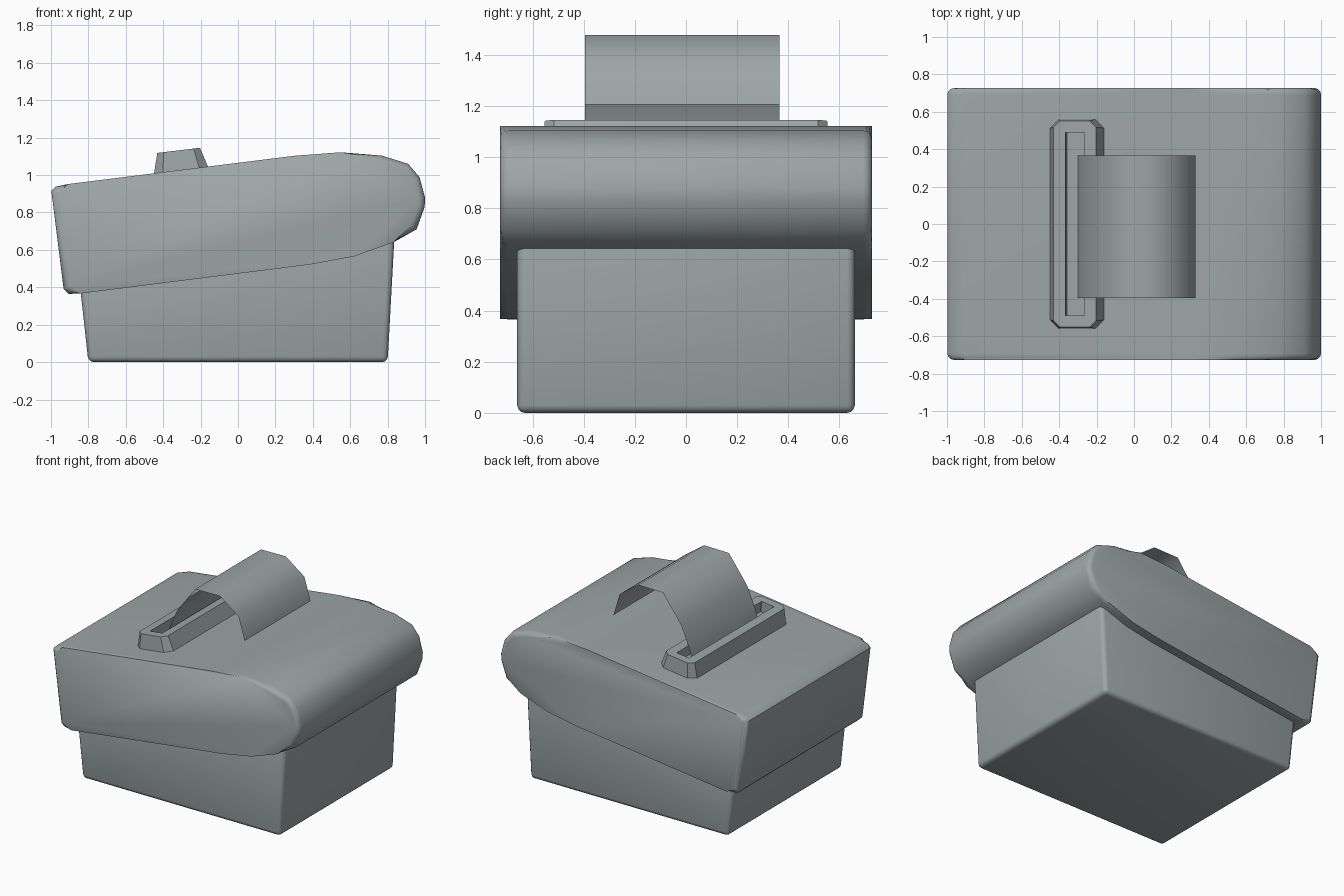
import bpy, bmesh, math
from mathutils import Matrix

if "Cube" in bpy.data.objects:
    bpy.data.objects.remove(bpy.data.objects["Cube"])

grey = bpy.data.materials.new("warm grey plastic")
grey.use_nodes = True
colour = (0.34, 0.38, 0.38, 1)
grey.diffuse_color = colour
grey.node_tree.nodes["Principled BSDF"].inputs["Base Color"].default_value = colour


def finish(name, bm, smooth_angle=None, closed=True):
    """Turn a bmesh into a coloured object."""
    if closed:
        bmesh.ops.recalc_face_normals(bm, faces=bm.faces)
    mesh = bpy.data.meshes.new(name)
    bm.to_mesh(mesh)
    bm.free()
    mesh.materials.append(grey)
    obj = bpy.data.objects.new(name, mesh)
    bpy.context.collection.objects.link(obj)
    if smooth_angle:
        bpy.ops.object.select_all(action="DESELECT")
        obj.select_set(True)
        bpy.context.view_layer.objects.active = obj
        bpy.ops.object.shade_smooth_by_angle(angle=math.radians(smooth_angle))
    return obj


def sweep(bm, profile, y0, y1, closed):
    """Extrude an (x, z) profile along y; returns the two end rows."""
    rows = [[bm.verts.new((x, y, z)) for x, z in profile] for y in (y0, y1)]
    n = len(profile)
    for i in range(n if closed else n - 1):
        j = (i + 1) % n
        bm.faces.new((rows[0][i], rows[0][j], rows[1][j], rows[1][i]))
    return rows


def ring(bm, half_x, half_y, cut, z):
    """Rectangle with chamfered corners."""
    pts = []
    for sx, sy in ((1, 1), (-1, 1), (-1, -1), (1, -1)):
        pair = [(sx * half_x, sy * (half_y - cut)), (sx * (half_x - cut), sy * half_y)]
        pts += pair if sx * sy > 0 else pair[::-1]
    return [bm.verts.new((x, y, z)) for x, y in pts]


# Base: box flaring slightly towards the top, all edges softened
bm = bmesh.new()
base_profile = [(-0.80, 0), (0.80, 0), (0.838, 0.70), (-0.855, 0.50)]
rows = sweep(bm, base_profile, -0.66, 0.66, True)
for row in rows:
    bm.faces.new(row)
bmesh.ops.bevel(bm, geom=bm.edges[:], offset=0.03, segments=3, profile=0.5, affect="EDGES")
finish("base", bm, 50)

# Upper housing: sloping body with a rounded nose
housing_profile = [
    (-0.998, 0.915), (-0.975, 0.938), (-0.91, 0.952), (0.30, 1.103), (0.55, 1.122),
    (0.77, 1.104), (0.91, 1.06), (0.97, 0.99), (1.0, 0.88), (0.998, 0.83),
    (0.955, 0.71), (0.83, 0.64), (0.62, 0.565), (0.38, 0.521),
    (-0.84, 0.367), (-0.905, 0.365), (-0.932, 0.39)]
bm = bmesh.new()
rows = sweep(bm, housing_profile, -0.727, 0.727, True)
caps = [bm.faces.new(row) for row in rows]
rims = [e for cap in caps for e in cap.edges]
bmesh.ops.bevel(bm, geom=rims, offset=0.035, segments=3, profile=0.5, affect="EDGES")
finish("upper_housing", bm, 50)

# Paper slot: raised tapered frame with a recess, tilted with the housing
bm = bmesh.new()
rings = [ring(bm, 0.153, 0.562, 0.05, -0.03), ring(bm, 0.115, 0.552, 0.035, 0.103),
         ring(bm, 0.050, 0.49, 0.002, 0.103), ring(bm, 0.050, 0.49, 0.002, 0.025)]
for a, b in zip(rings, rings[1:]):
    for i in range(len(a)):
        j = (i + 1) % len(a)
        bm.faces.new((a[i], a[j], b[j], b[i]))
bm.faces.new(rings[-1])
bm.faces.new(rings[0])
bm.transform(Matrix.Translation((-0.305, 0, 1.03)) @ Matrix.Rotation(math.radians(-6.9), 4, "Y"))
finish("paper_slot", bm)

# Paper: thin curled sheet coming out of the slot
bm = bmesh.new()
paper_profile = [(-0.30, 1.06), (-0.285, 1.12), (-0.215, 1.28), (-0.07, 1.475),
                 (0.13, 1.478), (0.28, 1.37), (0.33, 1.205)]
sweep(bm, paper_profile, -0.395, 0.365, False)
finish("paper", bm, 60, closed=False)
